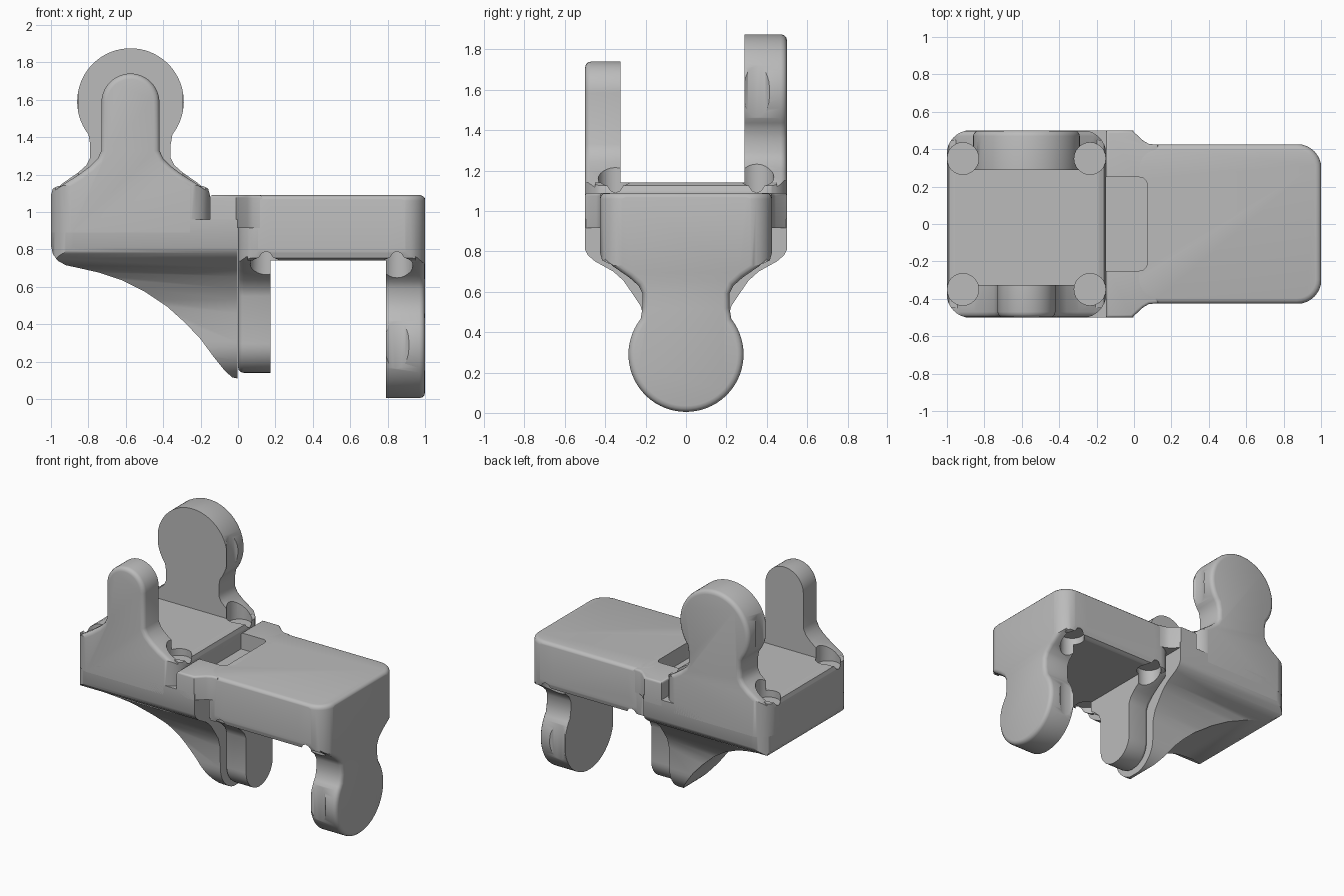
import bpy, bmesh, math
from mathutils import Matrix

if "Cube" in bpy.data.objects:
    bpy.data.objects.remove(bpy.data.objects["Cube"], do_unlink=True)

grey = bpy.data.materials.new("plain_grey")
grey.use_nodes = True
grey.diffuse_color = (0.5, 0.5, 0.5, 1)
grey.node_tree.nodes["Principled BSDF"].inputs["Base Color"].default_value = (0.5, 0.5, 0.5, 1)


def arc(cx, cy, r, start, end, n=12):
    angles = [math.radians(start + (end - start) * i / n) for i in range(n + 1)]
    return [(cx + r * math.cos(a), cy + r * math.sin(a)) for a in angles]


def mirrored(half):
    """Close a right-hand half outline with its mirror image."""
    return half + [(-x, y) for x, y in reversed(half) if x > 1e-4]


def rounded_rect(x0, x1, y0, y1, r):
    return (arc(x1 - r, y1 - r, r, 0, 90, 8) + arc(x0 + r, y1 - r, r, 90, 180, 8)
            + arc(x0 + r, y0 + r, r, 180, 270, 8) + arc(x1 - r, y0 + r, r, 270, 360, 8))


def prism(name, points, axis, lo, hi, round_at=None, radius=0.03):
    """Extrude an outline along an axis, optionally rounding the rim of one end."""
    place = {"x": lambda p, t: (t, p[0], p[1]),
             "y": lambda p, t: (p[0], t, p[1]),
             "z": lambda p, t: (p[0], p[1], t)}[axis]
    bm = bmesh.new()
    rings = [[bm.verts.new(place(p, t)) for p in points] for t in (lo, hi)]
    caps = {t: bm.faces.new(ring) for t, ring in zip((lo, hi), rings)}
    for i in range(len(points)):
        j = (i + 1) % len(points)
        bm.faces.new((rings[0][i], rings[0][j], rings[1][j], rings[1][i]))
    bmesh.ops.recalc_face_normals(bm, faces=bm.faces)
    if round_at is not None:
        bmesh.ops.bevel(bm, geom=list(caps[round_at].edges), offset=radius,
                        segments=3, profile=0.5, affect="EDGES")
    mesh = bpy.data.meshes.new(name)
    bm.to_mesh(mesh)
    bm.free()
    mesh.materials.append(grey)
    obj = bpy.data.objects.new(name, mesh)
    bpy.context.collection.objects.link(obj)
    return obj


def combine(obj, other, operation):
    """Apply a boolean and discard the helper."""
    mod = obj.modifiers.new("cut", "BOOLEAN")
    mod.object, mod.operation, mod.solver = other, operation, "EXACT"
    bpy.ops.object.select_all(action="DESELECT")
    bpy.context.view_layer.objects.active = obj
    obj.select_set(True)
    bpy.ops.object.modifier_apply(modifier=mod.name)
    bpy.data.objects.remove(other, do_unlink=True)


def smooth(obj):
    bpy.ops.object.select_all(action="DESELECT")
    bpy.context.view_layer.objects.active = obj
    obj.select_set(True)
    bpy.ops.object.shade_smooth_by_angle(angle=math.radians(32))


W = 0.425  # half width of a clevis


def clevis(name, depth, rim):
    """Block with a broad disc ear at +y and a narrow ear at -y, floor at z = 0."""
    foot = [(W, -0.5), (W, -0.07), (0.41, -0.03)]
    broad = foot + [(0.36, 0.015), (0.28, 0.07), (0.235, 0.11), (0.215, 0.15),
                    (0.215, 0.22)] + arc(0, 0.45, 0.285, -38, 90, 24)
    narrow = foot + [(0.355, 0.01), (0.275, 0.06), (0.215, 0.105), (0.175, 0.145),
                     (0.155, 0.19)] + arc(0, 0.445, 0.155, 0, 90)
    floor = [(W, -0.5), (W, -0.05), (0.415, -0.015), (0.385, 0)]
    obj = prism(name, mirrored(floor), "y", -0.45, 0.45)
    combine(obj, prism("broad_ear", mirrored(broad), "y", 0.29, 0.5, 0.5), "UNION")
    combine(obj, prism("narrow_ear", mirrored(narrow), "y", -0.5, -0.325, -0.5), "UNION")
    # rounded vertical corners and bottom rim
    plan = rounded_rect(-W - 0.002, W + 0.002, -0.502, 0.502, 0.13)
    combine(obj, prism("plan", plan, "z", -depth, 0.9, -depth if rim else None), "INTERSECT")
    # corner drillings, which also graze the disc ear
    for u in (-0.34, 0.34):
        for v in (-0.35, 0.35):
            combine(obj, prism("drill", arc(u, v, 0.085, 0, 345, 23), "z", -0.05, 1), "DIFFERENCE")
    return obj


def pocket():
    return prism("pocket", rounded_rect(-0.4, 0.07, -0.25, 0.25, 0.04), "z", 0.97, 1.3)


# Upper clevis, ears pointing up
upper = clevis("upper_clevis", 0.25, False)
upper.data.transform(Matrix.Translation((-0.575, 0, 1.14)))

# Lower clevis, turned a quarter and flipped, ears pointing down
lower = clevis("lower_clevis", 0.35, True)
turn = Matrix(((0, 1, 0, 0.5), (1, 0, 0, 0), (0, 0, -1, 0.74), (0, 0, 0, 1)))
lower.data.transform(turn)
combine(lower, pocket(), "DIFFERENCE")

# Curved gusset under the upper clevis
side = [(-0.004, 0.96), (-0.004, 0.11), (-0.03, 0.115), (-0.07, 0.15), (-0.13, 0.225),
        (-0.2, 0.32), (-0.28, 0.405), (-0.38, 0.495), (-0.5, 0.575), (-0.62, 0.635),
        (-0.74, 0.675), (-0.85, 0.7), (-0.92, 0.715), (-0.965, 0.74), (-0.99, 0.775),
        (-1, 0.82), (-1, 0.96)]
section = [(0.5, 1.2), (0.5, 0.81), (0.485, 0.78), (0.45, 0.75), (0.36, 0.7), (0.31, 0.655),
           (0.265, 0.59), (0.225, 0.53), (0.205, 0.46)] + arc(0, 0.305, 0.2, 0, -90)
gusset = prism("gusset", side, "y", -0.6, 0.6)
combine(gusset, prism("section", mirrored(section), "x", -1.2, 0.2), "INTERSECT")
combine(gusset, prism("plan", rounded_rect(-1.001, 0.4, -0.501, 0.501, 0.13), "z", 0, 1.2),
        "INTERSECT")

# Collar joining the two clevises
edge = [(-0.15, 0.5), (-0.01, 0.5), (0.05, 0.445), (0.08, 0.428), (0.13, 0.424)]
outline = edge + [(x, -y) for x, y in reversed(edge)]
collar = prism("collar", outline, "z", 0.915, 1.09, 1.09, 0.015)
combine(collar, pocket(), "DIFFERENCE")

for part in (upper, lower, gusset, collar):
    smooth(part)
